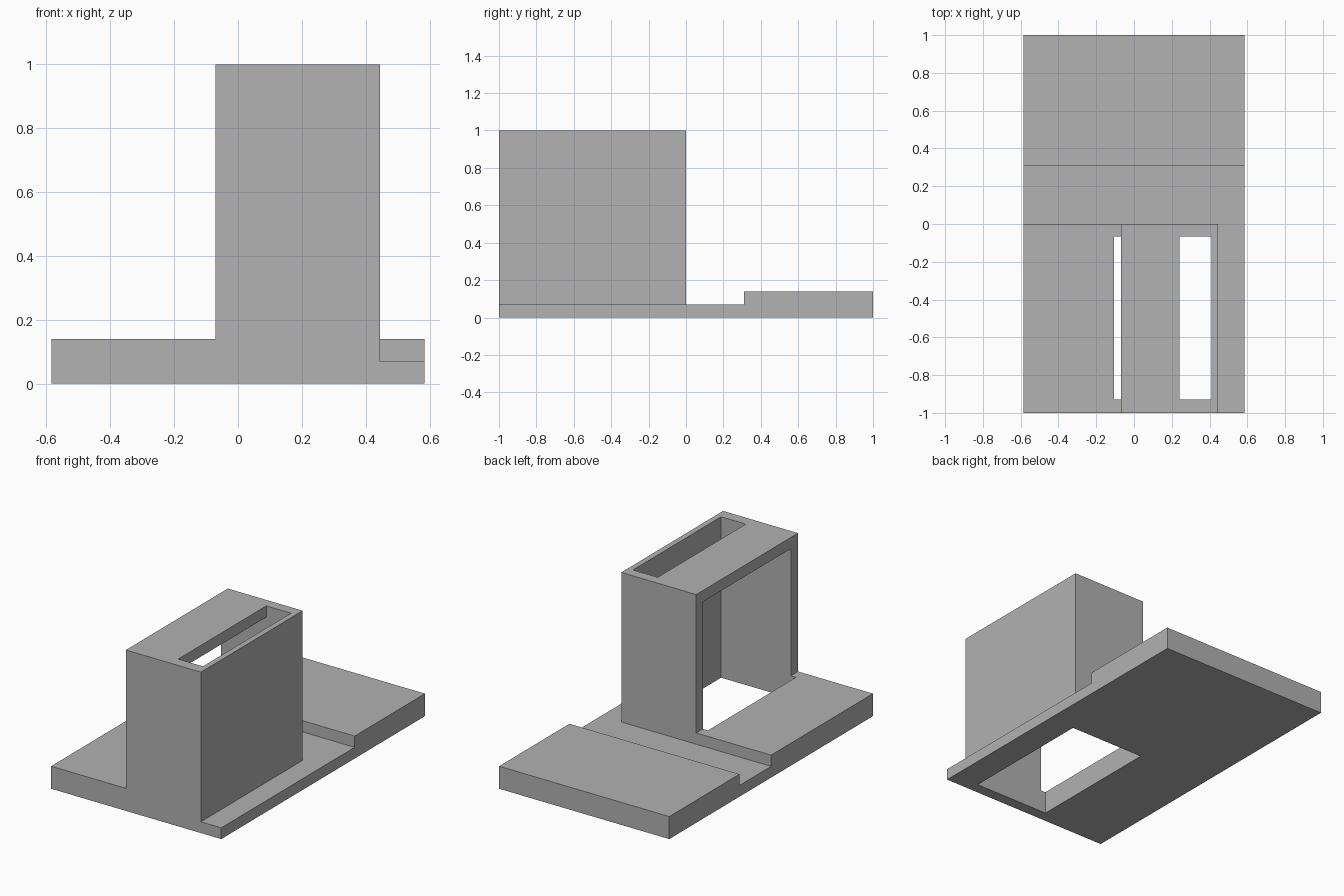
import bpy
import bmesh
import math
from mathutils import Vector

default_cube = bpy.data.objects.get("Cube")
if default_cube:
    bpy.data.objects.remove(default_cube, do_unlink=True)

# Main dimensions
HALF_W, HALF_L = 0.585, 1.0
STEP, DECK = 0.07, 0.14
TOWER_L, TOWER_R = -0.07, 0.445
GROOVE_BACK = 0.31
CAV_L, SLOT_L, CAV_R = -0.105, 0.24, 0.41
CAV_FRONT, CAV_BACK, CAV_TOP = -0.93, -0.065, 0.93

grey = bpy.data.materials.new("plain grey")
grey.use_nodes = True
colour = (0.445, 0.445, 0.445, 1)
grey.diffuse_color = colour
grey.node_tree.nodes["Principled BSDF"].inputs["Base Color"].default_value = colour


def prism(name, outline, axis, start, end):
    """Extrude an outline along x (outline is y, z) or along y (outline is x, z)."""
    bm = bmesh.new()
    place = (lambda a, b: (start, a, b)) if axis == "x" else (lambda a, b: (a, start, b))
    face = bm.faces.new([bm.verts.new(place(a, b)) for a, b in outline])
    grown = bmesh.ops.extrude_face_region(bm, geom=[face])
    shift = Vector((end - start, 0, 0) if axis == "x" else (0, end - start, 0))
    moved = [v for v in grown["geom"] if isinstance(v, bmesh.types.BMVert)]
    bmesh.ops.translate(bm, verts=moved, vec=shift)
    bmesh.ops.recalc_face_normals(bm, faces=bm.faces)
    mesh = bpy.data.meshes.new(name)
    bm.to_mesh(mesh)
    bm.free()
    mesh.materials.append(grey)
    obj = bpy.data.objects.new(name, mesh)
    bpy.context.collection.objects.link(obj)
    return obj


def rect(a0, a1, b0, b1):
    return [(a0, b0), (a1, b0), (a1, b1), (a0, b1)]


def combine(target, tool, operation):
    """Apply a boolean and discard the tool object."""
    mod = target.modifiers.new(operation.lower(), "BOOLEAN")
    mod.operation, mod.solver, mod.object = operation, "EXACT", tool
    bpy.context.view_layer.objects.active = target
    bpy.ops.object.modifier_apply(modifier=mod.name)
    bpy.data.objects.remove(tool, do_unlink=True)


# Base plate with a cross groove behind the tower
body = prism("base_with_tower", [
    (-HALF_L, 0), (HALF_L, 0), (HALF_L, DECK), (GROOVE_BACK, DECK),
    (GROOVE_BACK, STEP), (0, STEP), (0, DECK), (-HALF_L, DECK)],
    "x", -HALF_W, HALF_W)

# Lowered ledge beside the tower
ledge = prism("ledge_cutter", rect(0.3, 1, STEP, 0.5), "y", -1.5, 0.1)
combine(body, ledge, "DIFFERENCE")

# Tower, flush with the front of the plate
tower = prism("tower", rect(TOWER_L, TOWER_R, 0.03, 1), "y", -HALF_L, 0)
combine(body, tower, "UNION")

# Hollow open at one side and below, with a slot through the roof
cavity = prism("cavity_cutter", [
    (CAV_L, -0.1), (CAV_R, -0.1), (CAV_R, 1.1),
    (SLOT_L, 1.1), (SLOT_L, CAV_TOP), (CAV_L, CAV_TOP)],
    "y", CAV_FRONT, CAV_BACK)
combine(body, cavity, "DIFFERENCE")

# Merge coplanar faces so flat sides carry no seams
bm = bmesh.new()
bm.from_mesh(body.data)
bmesh.ops.remove_doubles(bm, verts=bm.verts, dist=0.0001)
bmesh.ops.dissolve_limit(bm, angle_limit=math.radians(1),
                         verts=bm.verts, edges=bm.edges)
bm.to_mesh(body.data)
bm.free()
